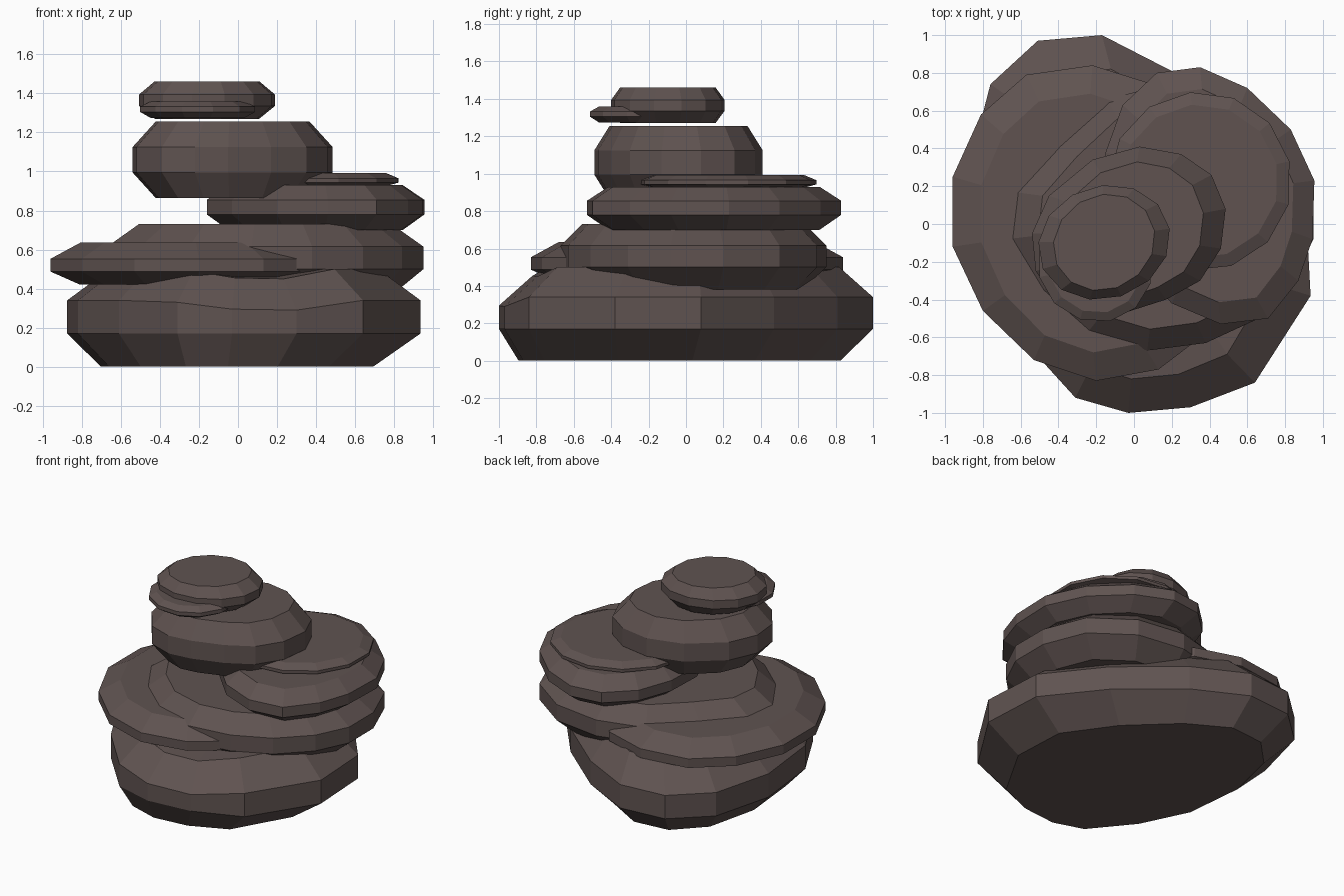
import bpy
from math import sin, cos, pi, radians

rock = bpy.data.materials.new("dark_rock")
rock.diffuse_color = (0.115, 0.086, 0.081, 1)


def oval(cx, cy, rx, ry, sides=12, phase=0, skew=0):
    """Low-poly oval outline; skew stretches it along the diagonal."""
    angles = [radians(phase) + 2 * pi * i / sides for i in range(sides)]
    return [(cx + rx * cos(a), cy + ry * sin(a + skew)) for a in angles]


def stone(name, outline, levels, bottom, top, dents=None, foot=(0, 0)):
    """Faceted stone: four rings, narrower at the bottom and top (x, y scales)."""
    dents = dents or {}
    n = len(outline)
    xs, ys = zip(*outline)
    cx, cy = (min(xs) + max(xs)) / 2, (min(ys) + max(ys)) / 2
    verts = []
    for ring, (z, (sx, sy)) in enumerate(zip(levels, (bottom, (1, 1), (1, 1), top))):
        ox, oy = foot if ring == 0 else (0, 0)
        for i, (x, y) in enumerate(outline):
            drop = dents.get(i, 0) if ring > 1 else 0
            verts.append((cx + ox + (x - cx) * sx, cy + oy + (y - cy) * sy, z - drop))
    faces = [tuple(reversed(range(n)))]
    for r in range(3):
        for i in range(n):
            j = (i + 1) % n
            faces.append((r * n + i, r * n + j, (r + 1) * n + j, (r + 1) * n + i))
    # Fan the top so dents stay clean
    verts.append((cx, cy, levels[3]))
    faces += [(3 * n + i, 3 * n + (i + 1) % n, 4 * n) for i in range(n)]
    mesh = bpy.data.meshes.new(name)
    mesh.from_pydata(verts, [], faces)
    mesh.materials.append(rock)
    obj = bpy.data.objects.new(name, mesh)
    bpy.context.collection.objects.link(obj)


# Large base stone, slightly dented at the front
stone("base_stone",
      [(-0.03, -1.0), (0.3, -0.97), (0.64, -0.84), (0.935, -0.38), (0.91, 0.08),
       (0.6, 0.47), (0.2, 0.81), (-0.17, 1.0), (-0.51, 0.97), (-0.76, 0.74),
       (-0.875, 0.3), (-0.82, -0.2), (-0.61, -0.59), (-0.31, -0.92)],
      (0, 0.17, 0.34, 0.5), (0.77, 0.86), (0.76, 0.82),
      {0: 0.045, 1: 0.05, 13: 0.01}, (-0.035, -0.035))

# Broad middle stone
stone("middle_stone",
      [(0.95, 0.2), (0.95, -0.08), (0.84, -0.31), (0.64, -0.51), (0.38, -0.63),
       (0.07, -0.67), (-0.25, -0.58), (-0.5, -0.36), (-0.67, -0.08), (-0.64, 0.17),
       (-0.41, 0.42), (-0.14, 0.66), (0.2, 0.75), (0.55, 0.7), (0.83, 0.5)][::-1],
      (0.38, 0.5, 0.615, 0.73), (0.82, 0.82), (0.8, 0.84))

# Flat slab sticking out on the left and front
stone("left_slab",
      [(-0.96, 0.25), (-0.96, -0.12), (-0.8, -0.46), (-0.53, -0.72), (-0.2, -0.83),
       (0.13, -0.77), (0.34, -0.61), (0.42, -0.3), (0.42, 0.1), (0.33, 0.45),
       (0.1, 0.74), (-0.22, 0.84), (-0.57, 0.79), (-0.81, 0.58)],
      (0.42, 0.487, 0.553, 0.635), (0.78, 0.82), (0.78, 0.82))

# Upper right stone with a thin slab on top
stone("upper_right_stone",
      [(0.955, 0.23), (0.945, -0.08), (0.87, -0.3), (0.71, -0.5), (0.46, -0.53),
       (0.2, -0.42), (-0.03, -0.18), (-0.16, 0.1), (-0.15, 0.38), (-0.06, 0.63),
       (0.12, 0.8), (0.35, 0.83), (0.6, 0.72), (0.83, 0.5)][::-1],
      (0.7, 0.78, 0.855, 0.93), (0.8, 0.83), (0.8, 0.83))
stone("right_thin_slab", oval(0.35, 0.225, 0.485, 0.475, 13, 13),
      (0.925, 0.943, 0.965, 0.993), (0.86, 0.86), (0.86, 0.86))

# Thick round upper stone
stone("upper_stone",
      [(0.485, 0.08), (0.46, -0.13), (0.35, -0.3), (0.17, -0.4), (-0.05, -0.47),
       (-0.22, -0.49), (-0.39, -0.43), (-0.52, -0.25), (-0.54, -0.05), (-0.45, 0.15),
       (-0.22, 0.34), (0.03, 0.41), (0.25, 0.37), (0.41, 0.26)][::-1],
      (0.865, 0.995, 1.125, 1.255), (0.77, 0.82), (0.77, 0.82))

# Top stone with a small thin slab tucked under its front
stone("top_stone", oval(-0.158, -0.097, 0.35, 0.305, 13, 8, 0.1),
      (1.27, 1.335, 1.395, 1.462), (0.77, 0.84), (0.77, 0.84))
stone("top_thin_slab", oval(-0.207, -0.22, 0.305, 0.3, 12, 15, -0.06),
      (1.275, 1.305, 1.332, 1.358), (0.82, 0.84), (0.82, 0.84))

# Make every stone wind outward
import bmesh
for obj in bpy.context.collection.objects:
    bm = bmesh.new()
    bm.from_mesh(obj.data)
    bmesh.ops.recalc_face_normals(bm, faces=bm.faces)
    bm.to_mesh(obj.data)
    bm.free()
